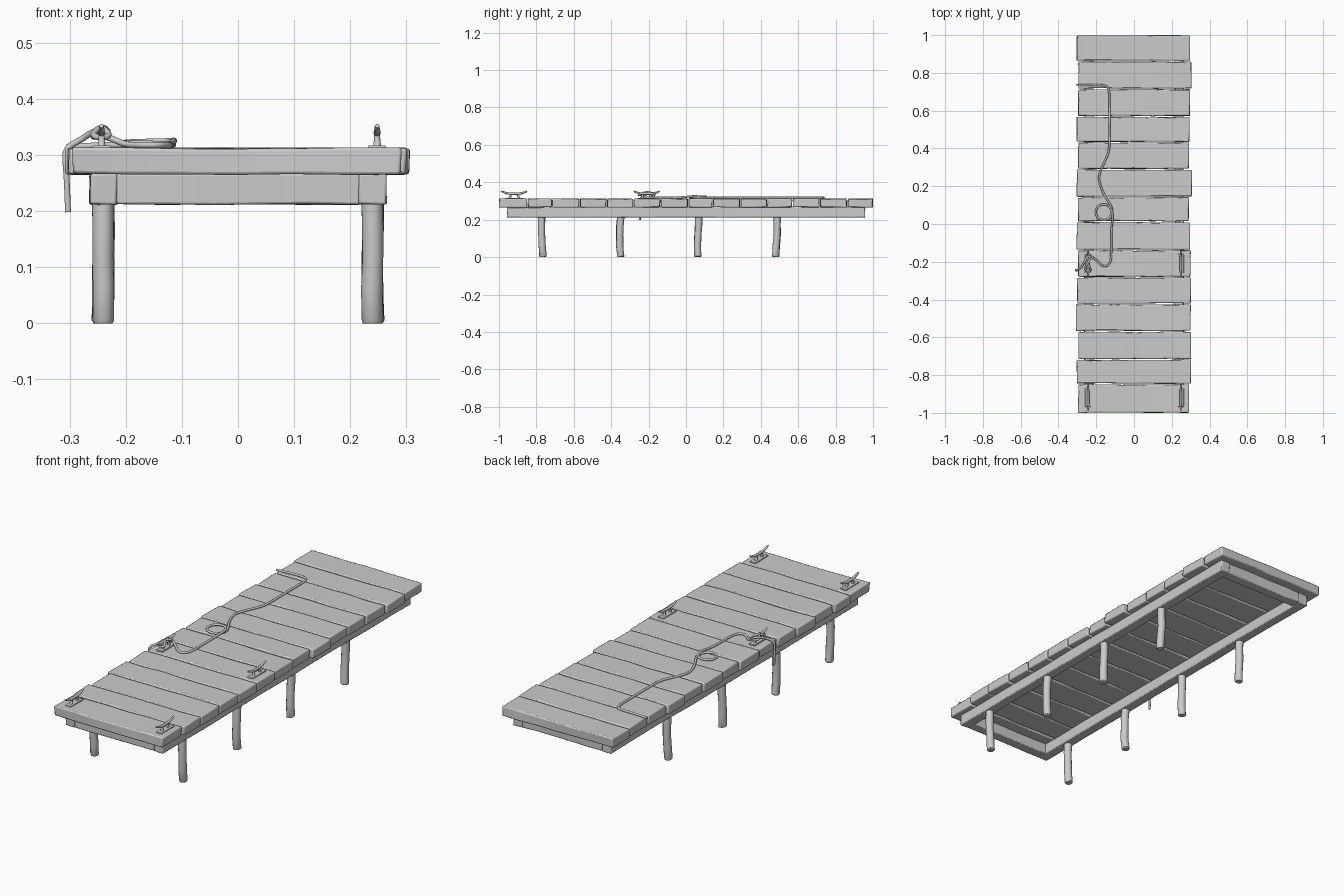
import bpy, bmesh, math, random
from mathutils import Vector

if "Cube" in bpy.data.objects:
    bpy.data.objects.remove(bpy.data.objects["Cube"])

random.seed(4)


def finish(ob, angle=35):
    bpy.ops.object.select_all(action='DESELECT')
    bpy.context.view_layer.objects.active = ob
    ob.select_set(True)
    bpy.ops.object.shade_smooth_by_angle(angle=math.radians(angle))


def add_mesh(name, bm, bevel=0.0, segs=2):
    bmesh.ops.recalc_face_normals(bm, faces=bm.faces[:])
    me = bpy.data.meshes.new(name)
    bm.to_mesh(me)
    bm.free()
    ob = bpy.data.objects.new(name, me)
    bpy.context.collection.objects.link(ob)
    if bevel:
        m = ob.modifiers.new("bevel", 'BEVEL')
        m.width, m.segments, m.limit_method = bevel, segs, 'ANGLE'
        m.angle_limit = math.radians(40)
    finish(ob)
    return ob


def timber(name, x, y, z, axis, steps, wob, bevel):
    """Box swept along an axis, with each cross-section shifted a little."""
    bm = bmesh.new()
    lim = (x, y, z)
    a, b = [i for i in range(3) if i != axis]
    rings = []
    for i in range(steps + 1):
        t = i / steps
        ring = []
        for p, q in ((0, 0), (1, 0), (1, 1), (0, 1)):
            co = [0, 0, 0]
            co[axis] = lim[axis][0] + t * (lim[axis][1] - lim[axis][0])
            if i in (0, steps):
                co[axis] += random.uniform(-wob, wob)
            co[a] = lim[a][p] + random.uniform(-wob, wob)
            co[b] = lim[b][q] + random.uniform(-wob, wob) * 0.7
            ring.append(bm.verts.new(co))
        rings.append(ring)
    for r, s in zip(rings, rings[1:]):
        for k in range(4):
            bm.faces.new((r[k], r[(k + 1) % 4], s[(k + 1) % 4], s[k]))
    bm.faces.new(rings[0])
    bm.faces.new(rings[-1])
    return add_mesh(name, bm, bevel)


def tube(name, points, radius, order=3, res=5, radii=None, bevel_res=2):
    cu = bpy.data.curves.new(name, 'CURVE')
    cu.dimensions = '3D'
    cu.bevel_depth, cu.bevel_resolution = radius, bevel_res
    cu.use_fill_caps = True
    sp = cu.splines.new('NURBS')
    sp.points.add(len(points) - 1)
    for i, p in enumerate(points):
        sp.points[i].co = (*p, 1)
        sp.points[i].radius = radii[i] if radii else 1
    sp.order_u, sp.use_endpoint_u, sp.resolution_u = order, True, res
    ob = bpy.data.objects.new(name, cu)
    bpy.context.collection.objects.link(ob)
    bpy.ops.object.select_all(action='DESELECT')
    bpy.context.view_layer.objects.active = ob
    ob.select_set(True)
    bpy.ops.object.convert(target='MESH')
    ob = bpy.context.view_layer.objects.active
    finish(ob, 50)
    return ob


# deck planks, from back to front: y edges and left / right ends
edges = [1.0, .863, .715, .569, .433, .29, .143, .012, -.137, -.282, -.423, -.568, -.717, -.847, -1.0]
ends = [(-.302, .296), (-.294, .304), (-.294, .295), (-.303, .292), (-.295, .29), (-.302, .305), (-.296, .29),
        (-.303, .295), (-.295, .3), (-.3, .3), (-.308, .3), (-.295, .3), (-.302, .3), (-.295, .29)]
for i, (l, r) in enumerate(ends):
    top, bottom = edges[i], edges[i + 1]
    timber(f"deck_plank_{i + 1}", (l, r), (bottom + (.003 if i < 13 else .001), top - (.003 if i else .001)),
           (.266, .312), 0, 6, .0025, .005)

# supporting frame
for s, side in ((-1, "left"), (1, "right")):
    x0, x1 = sorted((s * .215, s * .264))
    timber(f"{side}_beam", (x0, x1), (-.957, .957), (.212, .267), 1, 12, .002, .004)
for s, side in ((-1, "front"), (1, "back")):
    y0, y1 = sorted((s * .905, s * .955))
    timber(f"{side}_beam", (-.217, .217), (y0, y1), (.212, .267), 0, 5, .002, .004)

# round posts, slightly crooked
for sx in (-1, 1):
    for n, y in enumerate((-.77, -.352, .065, .485)):
        bm = bmesh.new()
        rings = []
        N = 12
        for j, (z, k) in enumerate(((0, .84), (.005, 1), (.06, 1), (.12, .97), (.17, 1), (.222, 1))):
            cx = sx * .24 + random.uniform(-.002, .002)
            cy = y + random.uniform(-.002, .002) + .004 * math.cos(z * 20 + n)
            rings.append([bm.verts.new((cx + .019 * k * math.cos(2 * math.pi * a / N),
                                        cy + .019 * k * math.sin(2 * math.pi * a / N), z)) for a in range(N)])
        for r, s in zip(rings, rings[1:]):
            for a in range(N):
                bm.faces.new((r[a], r[(a + 1) % N], s[(a + 1) % N], s[a]))
        bm.faces.new(rings[0])
        bm.faces.new(rings[-1])
        add_mesh(f"post_{'left' if sx < 0 else 'right'}_{n + 1}", bm)

# mooring cleats: base plate, two stems, curved horn bar
for x in (-.243, .248):
    for y in (-.918, -.21):
        timber("cleat_base", (x - .016, x + .016), (y - .05, y + .05), (.309, .317), 1, 1, 0, .002)
        for d in (-.02, .02):
            tube("cleat_stem", [(x, y + d * 1.25, .313), (x, y + d, .326), (x, y + d, .341)], .006,
                 radii=(1.3, .8, .9))
        tube("cleat_horn", [(x, y - .069, .352), (x, y - .045, .342), (x, y - .02, .339), (x, y + .02, .339),
                            (x, y + .045, .342), (x, y + .069, .352)], .0065,
             radii=(.6, .9, 1, 1, .9, .6))

# rope: along the deck, one loop, round the cleat and over the edge
Z = .318
path = [(-.305, .735, .314), (-.24, .735, Z), (-.16, .737, Z), (-.13, .72, Z), (-.13, .62, Z), (-.129, .45, Z),
        (-.132, .38, Z), (-.165, .31, Z), (-.19, .25, Z), (-.172, .18, Z), (-.13, .11, Z), (-.114, .08, Z)]
for k in range(1, 10):
    a = math.radians(20 - k * 42)
    path.append((-.16 + .045 * math.cos(a), .062 + .045 * math.sin(a), Z + .0008 * k))
path += [(-.113, .03, .326), (-.12, -.03, Z), (-.12, -.14, Z), (-.122, -.2, Z), (-.145, -.226, Z),
         (-.175, -.218, Z), (-.2, -.19, Z), (-.222, -.175, .328),
         (-.246, -.165, .336), (-.262, -.19, .33), (-.245, -.215, .351), (-.226, -.24, .335),
         (-.243, -.258, .33), (-.262, -.235, .335), (-.243, -.205, .352), (-.228, -.18, .34),
         (-.245, -.17, .345), (-.262, -.2, .34), (-.28, -.232, .327), (-.303, -.242, .315),
         (-.309, -.246, .3), (-.305, -.247, .26), (-.303, -.247, .198)]
tube("mooring_rope", [Vector(p) for p in path], .0055, res=4)
